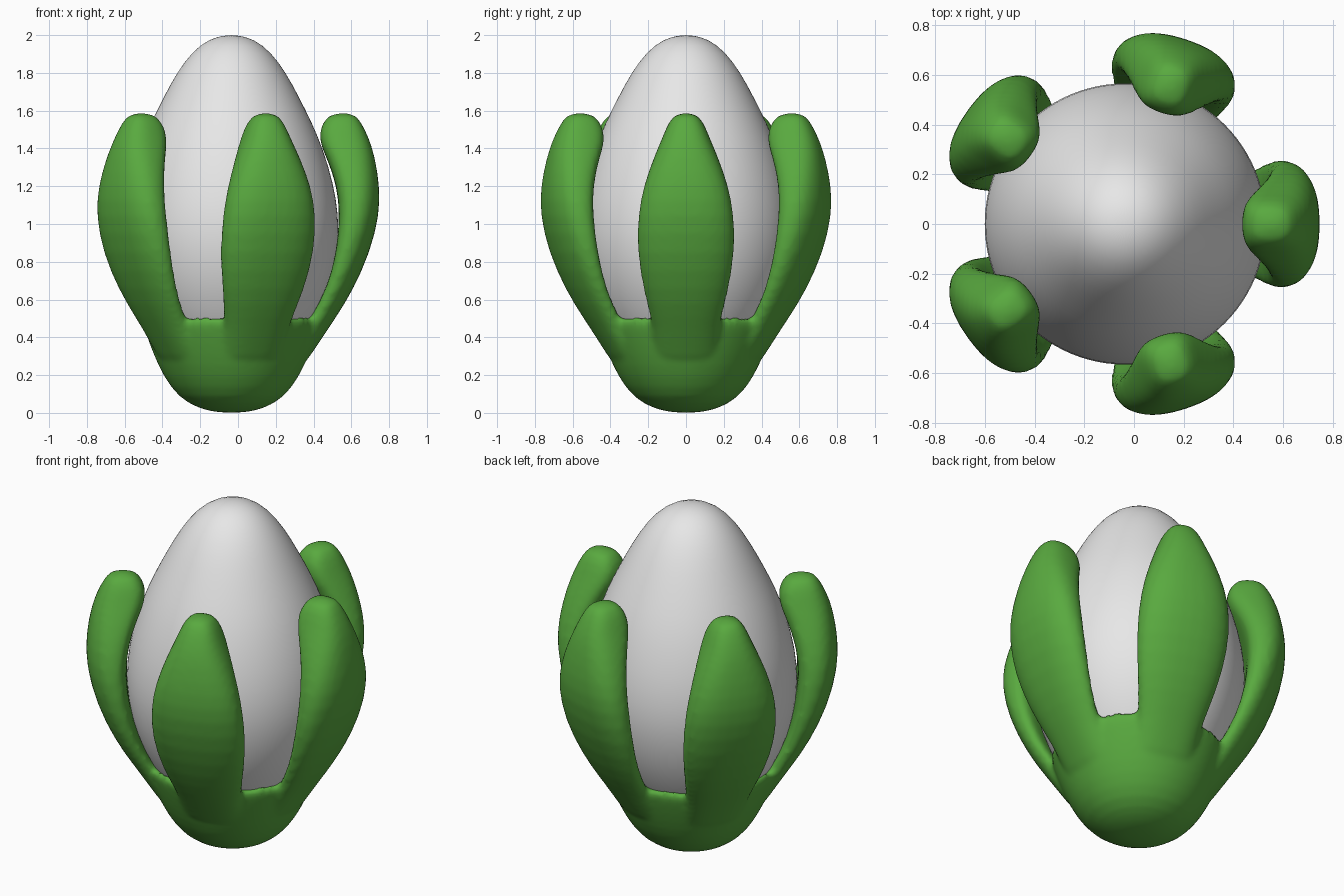
import bpy, bmesh, math

AXIS_X = -0.035      # the five-fold axis sits slightly left of the origin
PETALS = 5

cube = bpy.data.objects.get("Cube")
if cube:
    bpy.data.objects.remove(cube)


def material(name, rgb):
    mat = bpy.data.materials.new(name)
    mat.use_nodes = True
    mat.diffuse_color = (*rgb, 1)
    mat.node_tree.nodes["Principled BSDF"].inputs["Base Color"].default_value = (*rgb, 1)
    return mat


def bridge(bm, a, b):
    for i in range(len(a)):
        j = (i + 1) % len(a)
        bm.faces.new((a[i], a[j], b[j], b[i]))


def loft(bm, rings):
    """Closed solid through equal rings of vertices, with two end caps."""
    for a, b in zip(rings, rings[1:]):
        bridge(bm, a, b)
    bm.faces.new(rings[0][::-1])
    bm.faces.new(rings[-1])


def add_revolved(bm, profile, sides):
    angles = [2 * math.pi * i / sides for i in range(sides)]
    loft(bm, [[bm.verts.new((r * math.cos(a), r * math.sin(a), z)) for a in angles]
              for r, z in profile])


def add_petal(bm, turn, rows, sides=16):
    """Thick leaf through (z, outer radius, inner radius, half width)."""
    rings = []
    for z, outer, inner, half in rows:
        curl = max(0.5, 1.4 - z)      # hugs the cup below, flatter above
        ring = []
        for i in range(sides):
            a = 2 * math.pi * (i + 0.5) / sides
            c, s = math.cos(a), math.sin(a)
            across = math.copysign(abs(c) ** 0.75, c) * half
            depth = math.copysign(abs(s) ** 0.75, s) * (outer - inner) / 2
            r = (outer + inner) / 2 - depth - curl * across ** 2
            ring.append(bm.verts.new((r * math.cos(turn) - across * math.sin(turn),
                                      r * math.sin(turn) + across * math.cos(turn), z)))
        rings.append(ring)
    loft(bm, rings)


def finish(bm, name, mat):
    bmesh.ops.recalc_face_normals(bm, faces=bm.faces)
    mesh = bpy.data.meshes.new(name)
    bm.to_mesh(mesh)
    bm.free()
    mesh.materials.append(mat)
    mesh.shade_smooth()
    obj = bpy.data.objects.new(name, mesh)
    obj.location.x = AXIS_X
    bpy.context.collection.objects.link(obj)
    rounding = obj.modifiers.new("round", 'SUBSURF')
    rounding.levels = rounding.render_levels = 1
    return obj


white = material("bud white", (0.8, 0.8, 0.8))
green = material("leaf green", (0.10, 0.40, 0.05))

# Egg-shaped bud
bud = bmesh.new()
add_revolved(bud, [(0.03, 0.1), (0.14, 0.13), (0.25, 0.22), (0.36, 0.36), (0.45, 0.5),
                   (0.53, 0.68), (0.57, 0.88), (0.568, 1.05), (0.54, 1.22),
                   (0.485, 1.4), (0.43, 1.53), (0.36, 1.67), (0.29, 1.8),
                   (0.21, 1.91), (0.12, 1.98), (0.03, 2.0)], 48)
finish(bud, "bud", white)

# Cup and the five petals, fused into one soft body
calyx = bmesh.new()
add_revolved(calyx, [(0.06, 0.0), (0.17, 0.02), (0.28, 0.08), (0.36, 0.19), (0.415, 0.31),
                     (0.455, 0.42), (0.48, 0.5), (0.44, 0.52), (0.38, 0.42),
                     (0.26, 0.25), (0.08, 0.15)], 32)
petal_rows = [(0.2, 0.36, 0.25, 0.18), (0.4, 0.485, 0.36, 0.175), (0.5, 0.555, 0.42, 0.19),
              (0.65, 0.65, 0.51, 0.23), (0.85, 0.74, 0.56, 0.265), (1.05, 0.79, 0.575, 0.26),
              (1.2, 0.79, 0.56, 0.23), (1.35, 0.765, 0.505, 0.175), (1.45, 0.735, 0.455, 0.13),
              (1.54, 0.69, 0.48, 0.095), (1.59, 0.65, 0.53, 0.05)]
for k in range(PETALS):
    add_petal(calyx, 2 * math.pi * k / PETALS, petal_rows)
calyx_obj = finish(calyx, "calyx_with_petals", green)
fuse = calyx_obj.modifiers.new("fuse", 'REMESH')
fuse.mode = 'VOXEL'
fuse.voxel_size = 0.018
fuse.use_smooth_shade = True
soften = calyx_obj.modifiers.new("soften", 'SMOOTH')
soften.factor = 0.5
soften.iterations = 4
